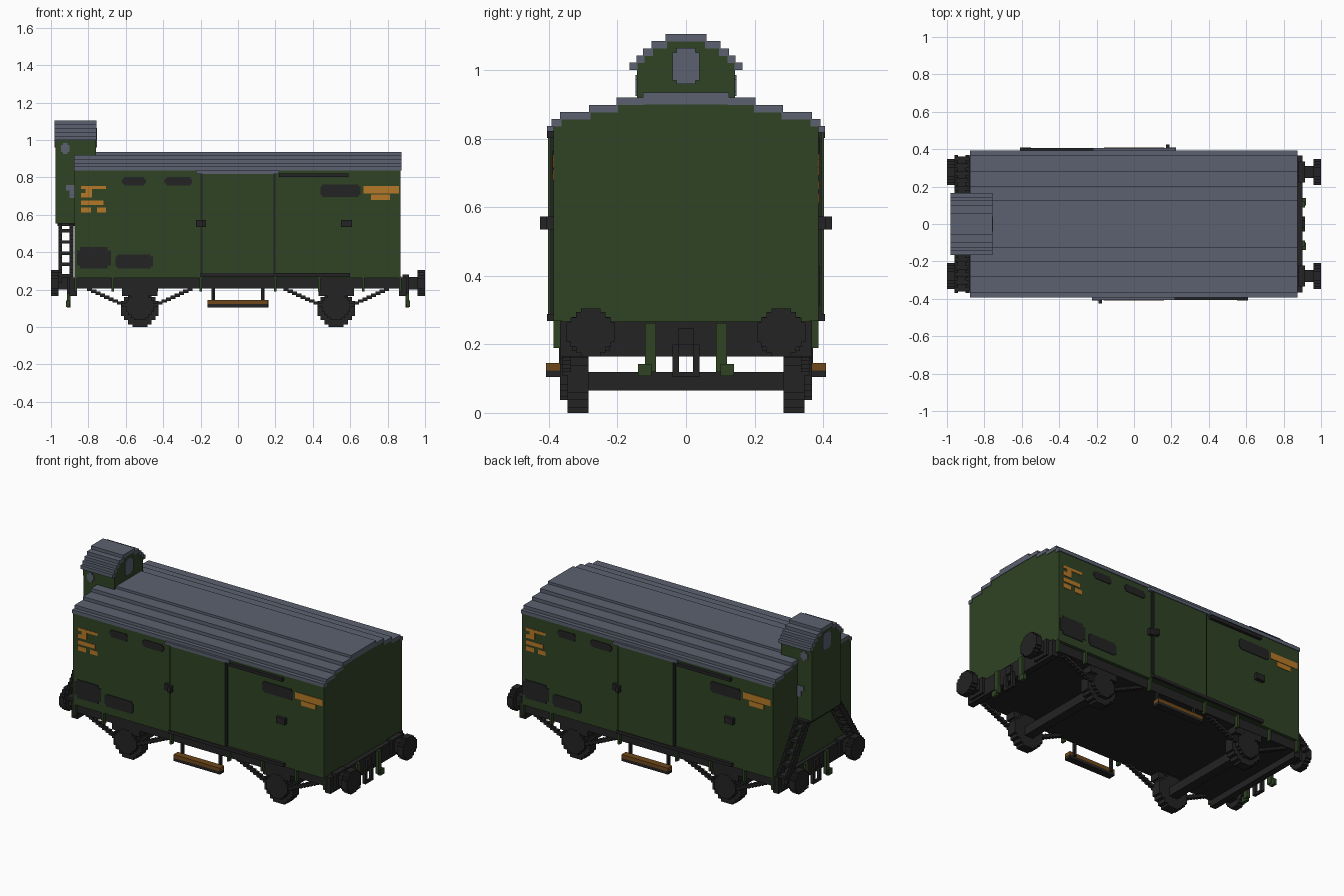
import bpy
import bmesh

cube = bpy.data.objects.get("Cube")
if cube:
    bpy.data.objects.remove(cube)


def material(name, rgb):
    m = bpy.data.materials.new(name)
    m.use_nodes = True
    m.diffuse_color = (*rgb, 1)
    node = next(n for n in m.node_tree.nodes if n.type == 'BSDF_PRINCIPLED')
    node.inputs["Base Color"].default_value = (*rgb, 1)
    node.inputs["Roughness"].default_value = 0.9
    return m


GREEN = material("dark green", (.029, .056, .018))
GREY = material("slate grey", (.105, .12, .16))
BLACK = material("soot black", (.017, .017, .017))
ORANGE = material("orange", (.47, .19, .02))
BROWN = material("wood brown", (.16, .065, .01))


def boxes(name, mat, parts):
    """One object made from boxes given as (x0, x1, y0, y1, z0, z1)."""
    bm = bmesh.new()
    for p in parts:
        verts = bmesh.ops.create_cube(bm, size=1)["verts"]
        for v in verts:
            for i in range(3):
                lo, hi = sorted(p[2 * i:2 * i + 2])
                v.co[i] = (lo + hi) / 2 + v.co[i] * (hi - lo)
    mesh = bpy.data.meshes.new(name)
    bm.to_mesh(mesh)
    bm.free()
    mesh.materials.append(mat)
    obj = bpy.data.objects.new(name, mesh)
    bpy.context.collection.objects.link(obj)
    return obj


def turned(name, mat, parts):
    """Boxes on the front (depth grows outward), repeated on the back by a half turn."""
    both = [(s * a, s * b, -s * c, -s * d, e, f)
            for s in (1, -1) for a, b, c, d, e, f in parts]
    return boxes(name, mat, both)


def chamfered(x0, x1, d0, d1, z0, z1, c):
    """Plate with stepped corners."""
    return [(x0 + c, x1 - c, d0, d1, z0, z1), (x0, x1, d0, d1, z0 + c, z1 - c)]


def disc(a, b, z, r):
    """Stepped disc: returns (a0, a1, z0, z1) spans around a centre."""
    return [(a - r * w, a + r * w, z - r * h, z + r * h)
            for w, h in ((1, .4), (.85, .62), (.62, .85), (.4, 1))]


def stepped_roof(name, x0, x1, base, steps):
    """Grey stepped shell over a green core; steps run from the eaves to the ridge."""
    shell, core = [], []
    for i, (w, top, t) in enumerate(steps):
        inner = steps[i + 1][0] - .004 if i + 1 < len(steps) else 0
        for s in (1, -1):
            shell.append((x0, x1, s * inner, s * w, top - t, top))
        if i:
            core.append((x0 + .003, x1 - .003, -w + .002, w - .002, base, top - t))
    boxes(name + "_roof", GREY, shell)
    boxes(name + "_gable", GREEN, core)


# Body and roof
boxes("body", GREEN, [(-.875, .87, -.387, .387, .262, .84)])
stepped_roof("body", -.878, .873, .8,
             [(.392, .858, .022), (.367, .878, .022), (.283, .898, .022),
              (.203, .92, .022), (.125, .935, .035)])

# Brakeman's cabin
boxes("cabin", GREEN, [(-.975, -.76, -.143, .143, .555, 1.01)])
stepped_roof("cabin", -.98, -.757, .95,
             [(.165, 1.022, .022), (.145, 1.043, .022), (.125, 1.063, .022),
              (.1, 1.085, .022), (.06, 1.105, .022)])
boxes("cabin_floor", BLACK, [(-.965, -.87, -.165, .165, .54, .556)])
windows = []
for x in (-.976, -.759):
    windows += [(x - .004, x + .004, -.04, .04, .97, 1.052),
                (x - .004, x + .004, -.028, .028, .96, 1.065)]
for s in (1, -1):
    windows += chamfered(-.947, -.9, s * .14, s * .147, .925, .985, .012)
    windows += [(-.92, -.875, s * .14, s * .147, .73, .76),
                (-.902, -.875, s * .14, s * .147, .69, .735)]
boxes("cabin_windows", GREY, windows)

# Slanted ladders from the cabin down to the headstock
ladder = []
for s in (1, -1):
    for i in range(15):
        k = i / 14
        y, z = .165 + .185 * k, .535 - .28 * k
        for x in (-.96, -.9):
            ladder.append((x, x + .02, s * (y - .018), s * (y + .018), z - .016, z + .016))
        if i % 3 == 1:
            ladder.append((-.95, -.89, s * (y - .025), s * (y + .025), z - .009, z + .009))
boxes("cabin_ladders", BLACK, ladder)

# Sliding doors with rails and handles
turned("sliding_doors", GREEN, [(-.19, .19, .38, .402, .288, .818)])
turned("door_hoods", GREY, [(-.225, .22, .38, .406, .818, .837)])
turned("door_rails", BLACK, [(.22, .59, .38, .406, .802, .822),
                             (-.2, .6, .38, .406, .268, .288),
                             (-.2, -.19, .38, .395, .288, .818),
                             (.19, .2, .38, .395, .288, .818)])
turned("door_handles", BLACK, [(-.225, -.17, .38, .408, .535, .573),
                               (-.19, -.17, .38, .426, .535, .573),
                               (.55, .61, .38, .408, .535, .573)])

# Dark wall plates and vents
plates = []
for x0, x1, z0, z1, c in ((-.862, -.68, .312, .428, .018), (-.655, -.455, .312, .388, .012),
                          (-.62, -.492, .757, .802, .01), (-.392, -.245, .757, .802, .01),
                          (.44, .655, .695, .762, .01)):
    plates += chamfered(x0, x1, .383, .391, z0, z1, c)
turned("wall_plates", BLACK, plates)

# Orange painted bars
bars = [(-.84, -.705, .737, .755), (-.815, -.78, .71, .737), (-.84, -.78, .692, .718),
        (-.84, -.72, .652, .677), (-.84, -.785, .612, .64), (-.755, -.705, .612, .64),
        (.67, .86, .714, .754), (.712, .812, .68, .71)]
turned("painted_bars", ORANGE, [(a, b, .383, .39, c, d) for a, b, c, d in bars])

# Underframe, headstocks and green brackets
boxes("underframe", BLACK, [(-.88, .88, -.367, .367, .205, .264)])
boxes("headstocks", BLACK, [(s * .86, s * .9, -.367, .367, .165, .266) for s in (1, -1)])
turned("side_brackets", GREEN, [(x - .007, x + .007, .36, .386, .19, .27)
                                for x in (-.868, -.67, -.2, .2, .435, .67, .868)])

# Buffers, draw hooks and brake hoses
buffers, hooks, hoses = [], [], []
for s in (1, -1):
    for y in (-.278, .278):
        buffers += [(s * .96, s * 1, a, b, c, d) for a, b, c, d in disc(y, y, .235, .07)]
        buffers += [(s * .88, s * .97, y - .032, y + .032, .2, .268),
                    (s * .88, s * .915, y - .055, y + .055, .18, .28)]
    hooks += [(s * .89, s * .915, -.022, .022, .2, .248), (s * .9, s * .915, -.04, .04, .105, .12)]
    for t in (1, -1):
        hooks.append((s * .895, s * .915, t * .02, t * .04, .105, .2))
        hoses += [(s * .895, s * .915, t * .087, t * .12, .12, .262),
                  (s * .9, s * .92, t * .1, t * .14, .107, .142)]
boxes("buffers", BLACK, buffers)
boxes("draw_hooks", BLACK, hooks)
boxes("brake_hoses", GREEN, hoses)

# Wheels, axles, axle boxes and stepped spring stays
wheels, axles, stays = [], [], []
for x in (-.525, .525):
    axles.append((x - .028, x + .028, -.29, .29, .065, .12))
    for s in (1, -1):
        wheels += [(a, b, s * .285, s * .345, c, d) for a, b, c, d in disc(x, x, .1, .1)]
        axles += [(a, b, s * .34, s * .367, c, d) for a, b, c, d in disc(x, x, .112, .075)]
        axles += [(x - .095, x + .095, s * .3, s * .365, .165, .21)]
        for t in (1, -1):
            for i in range(9):
                a, z = x + t * (.085 + .023 * i), .118 + .0105 * i
                stays.append((a - .014, a + .014, s * .335, s * .36, z - .009, z + .009))
boxes("wheels", BLACK, wheels)
boxes("axles", BLACK, axles)
boxes("spring_stays", BLACK, stays)

# Footboards below the doors
turned("footboard_treads", BROWN, [(-.163, .16, .365, .408, .123, .145)])
turned("footboard_frames", BLACK,
       [(-.163, .16, .365, .408, .105, .124)] +
       [(x - .007, x + .007, .35, .37, .12, .21) for x in (-.135, .13)])
